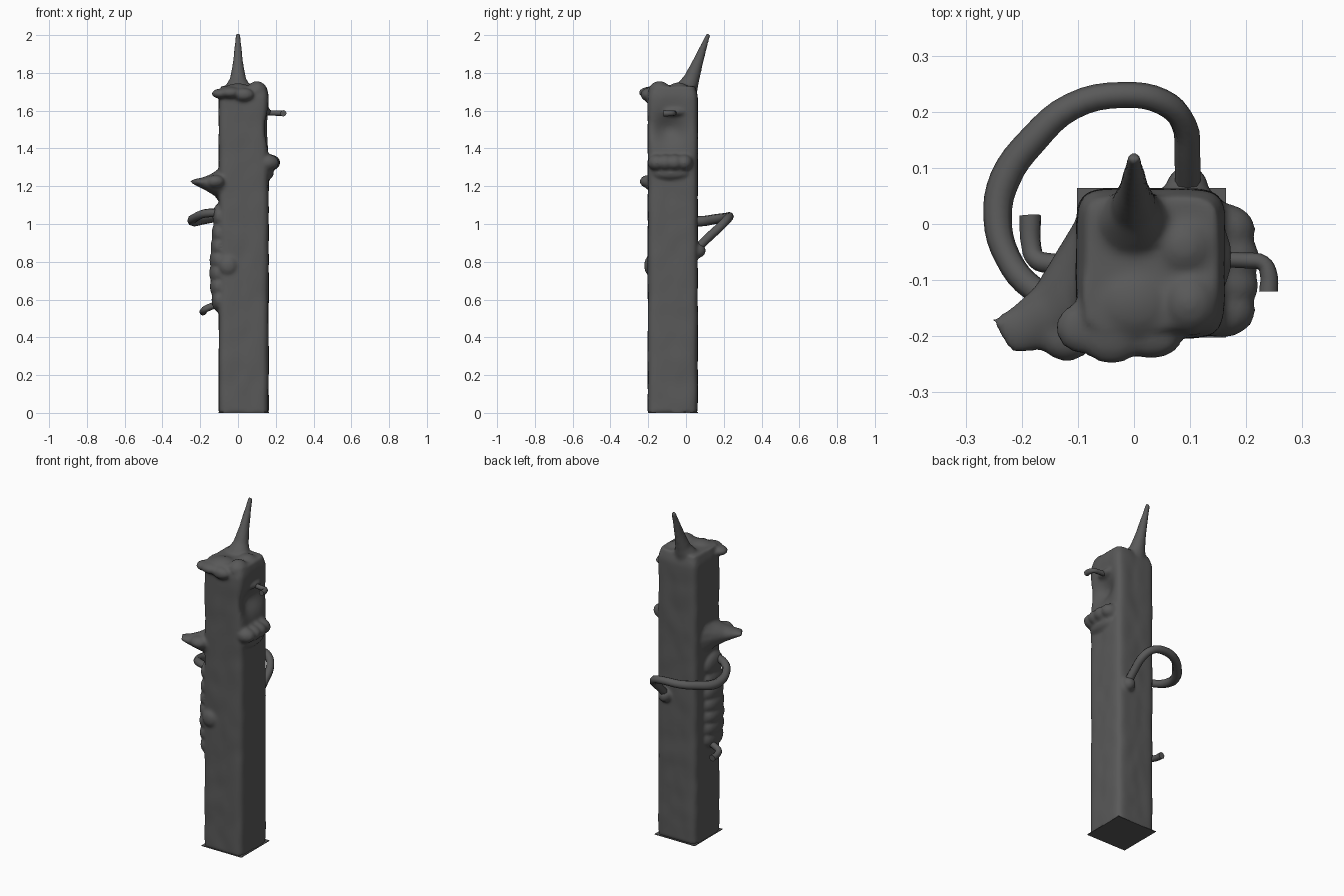
import bpy, bmesh, math
from mathutils import Vector, Matrix, noise

if "Cube" in bpy.data.objects:
    bpy.data.objects.remove(bpy.data.objects["Cube"])

mat = bpy.data.materials.new("dark_grey")
mat.diffuse_color = (0.1, 0.1, 0.1, 1)
mat.use_nodes = True
mat.node_tree.nodes["Principled BSDF"].inputs["Base Color"].default_value = mat.diffuse_color
CX, CY, HALF = 0.03, -0.07, 0.132


def finish(name, bm):
    bmesh.ops.recalc_face_normals(bm, faces=bm.faces[:])
    me = bpy.data.meshes.new(name)
    bm.to_mesh(me)
    bm.free()
    me.materials.append(mat)
    ob = bpy.data.objects.new(name, me)
    bpy.context.collection.objects.link(ob)
    return ob


def bell(v, centre, width):
    return math.exp(-((v - centre) / width) ** 2)


def loft(bm, rings):
    loops = [[bm.verts.new(p) for p in r] for r in rings]
    for a, b in zip(loops, loops[1:]):
        n = len(a)
        for i in range(n):
            bm.faces.new((a[i], a[(i + 1) % n], b[(i + 1) % n], b[i]))
    bm.faces.new(loops[0][::-1])
    bm.faces.new(loops[-1])


def spike(bm, stations, sides=16):
    """Tapered limb: stations are (centre, half width, half thickness)."""
    axis = (Vector(stations[-1][0]) - Vector(stations[0][0])).normalized()
    up = Vector((0, 0, 1)) if abs(axis.z) < 0.7 else Vector((0, 1, 0))
    u = axis.cross(up).normalized()
    v = u.cross(axis)
    loft(bm, [[Vector(c) + u * w * math.cos(t) + v * h * math.sin(t)
               for t in (2 * math.pi * i / sides for i in range(sides))]
              for c, w, h in stations])


def blob(bm, centre, size):
    bmesh.ops.create_icosphere(bm, subdivisions=3, radius=1,
                               matrix=Matrix.Translation(centre) @ Matrix.Diagonal((*size, 1)))


# Carved post: rounded square shaft with worn faces and a hollow on the right
bm = bmesh.new()
rings = []
for k in range(89):
    z = 1.73 * k / 88
    cap = 1 - 0.10 * max(0, (z - 1.68) / 0.05)
    ring = []
    for i in range(64):
        t = 2 * math.pi * i / 64
        c, s = math.cos(t), math.sin(t)
        r = HALF * cap / (abs(c) ** 7 + abs(s) ** 7) ** (1 / 7)
        r += 0.004 * noise.noise(Vector((c * 2, s * 2, z * 9)))
        x, y = CX + r * c, CY + r * s
        if c > 0.5:
            x -= 0.05 * bell(z, 1.50, 0.075) * bell(y, -0.09, 0.085)
        ring.append((x, y, z))
    rings.append(ring)
loft(bm, rings)

# Horn on the crown
spike(bm, [((0, -0.01, 1.66), 0.095, 0.07), ((0, 0.005, 1.72), 0.072, 0.058),
           ((0, 0.03, 1.77), 0.043, 0.042), ((0, 0.06, 1.85), 0.028, 0.03),
           ((0, 0.09, 1.93), 0.02, 0.02), ((0, 0.12, 2.007), 0.013, 0.011)])
# Crown lumps and overhanging snout
blob(bm, (0.10, -0.14, 1.70), (0.055, 0.06, 0.057))
blob(bm, (0.09, -0.04, 1.70), (0.06, 0.06, 0.05))
blob(bm, (0.00, -0.14, 1.70), (0.08, 0.07, 0.045))
blob(bm, (-0.04, -0.19, 1.695), (0.062, 0.06, 0.032))
blob(bm, (-0.09, -0.185, 1.69), (0.05, 0.047, 0.027))
blob(bm, (0.03, -0.205, 1.685), (0.055, 0.035, 0.035))
# Jutting lip under the hollow
for y, dx in ((-0.155, 0.0), (-0.11, 0.006), (-0.06, 0.008), (-0.01, 0.0)):
    blob(bm, (0.155 + dx, y, 1.325), (0.062, 0.048, 0.045))
blob(bm, (0.145, -0.08, 1.27), (0.045, 0.105, 0.04))
blob(bm, (0.14, -0.06, 1.595), (0.035, 0.07, 0.025))
# Beak on the left front corner
spike(bm, [((-0.05, -0.09, 1.21), 0.11, 0.13), ((-0.10, -0.13, 1.215), 0.085, 0.075),
           ((-0.145, -0.165, 1.215), 0.062, 0.048), ((-0.19, -0.185, 1.218), 0.047, 0.028),
           ((-0.235, -0.20, 1.225), 0.036, 0.012)])
blob(bm, (-0.12, -0.20, 1.225), (0.05, 0.045, 0.035))
# Swollen ridge down the left side
for z, w in ((0.60, 0.035), (0.67, 0.044), (0.74, 0.048), (0.81, 0.046), (0.88, 0.04), (0.95, 0.034), (1.04, 0.03)):
    blob(bm, (-0.105, -0.11, z), (w, 0.085, 0.065))
blob(bm, (-0.05, -0.18, 0.78), (0.055, 0.042, 0.06))
# Collar where the back tube joins
blob(bm, (0.095, 0.065, 0.86), (0.038, 0.04, 0.04))

post = finish("carved_post", bm)
m = post.modifiers.new("blend", 'REMESH')
m.mode = 'VOXEL'
m.voxel_size = 0.009
m.use_smooth_shade = True
m = post.modifiers.new("soften", 'SMOOTH')
m.factor = 0.5
m.iterations = 5


def tube(name, points, radius, spline='BEZIER'):
    cu = bpy.data.curves.new(name, 'CURVE')
    cu.dimensions = '3D'
    cu.bevel_depth = radius
    cu.bevel_resolution = 2
    cu.resolution_u = 4
    cu.use_fill_caps = True
    sp = cu.splines.new('BEZIER')
    sp.bezier_points.add(len(points) - 1)
    for bp, (x, y, z, w) in zip(sp.bezier_points, points):
        bp.co = (x, y, z)
        bp.radius = w
        bp.handle_left_type = bp.handle_right_type = 'AUTO'
    cu.materials.append(mat)
    ob = bpy.data.objects.new(name, cu)
    bpy.context.collection.objects.link(ob)
    bpy.ops.object.select_all(action='DESELECT')
    ob.select_set(True)
    bpy.context.view_layer.objects.active = ob
    bpy.ops.object.convert(target='MESH')
    bpy.ops.object.shade_smooth_by_angle(angle=math.radians(50))


# Looping tube round the back left corner
tube("loop_tube", [(0.095, 0.04, 0.85, 1), (0.095, 0.12, 0.93, 1), (0.088, 0.18, 0.985, 1),
                   (0.05, 0.218, 1.025, 1), (-0.02, 0.23, 1.04, 1), (-0.11, 0.21, 1.035, 1.05),
                   (-0.18, 0.15, 1.025, 1.15), (-0.23, 0.08, 1.015, 1.2), (-0.243, 0.01, 1.02, 1.1),
                   (-0.225, -0.06, 1.035, 1), (-0.18, -0.115, 1.055, 1), (-0.10, -0.15, 1.06, 1)], 0.023)
# Small bent pegs
tube("left_peg", [(-0.10, -0.07, 0.58, 1), (-0.15, -0.07, 0.56, 1), (-0.175, -0.062, 0.548, 1),
                  (-0.183, -0.04, 0.54, 1), (-0.185, 0.015, 0.535, 1.1)], 0.018)
tube("right_peg", [(0.10, -0.065, 1.592, 1), (0.20, -0.065, 1.587, 1), (0.23, -0.07, 1.586, 1),
                   (0.24, -0.09, 1.586, 1.1), (0.24, -0.12, 1.586, 1.2)], 0.014)

# Thin square foot plate
bm = bmesh.new()
bmesh.ops.create_cube(bm, size=1, matrix=Matrix.Translation((CX + 0.001, CY + 0.001, 0.002))
                      @ Matrix.Diagonal((0.266, 0.266, 0.004, 1)))
finish("foot_plate", bm)
